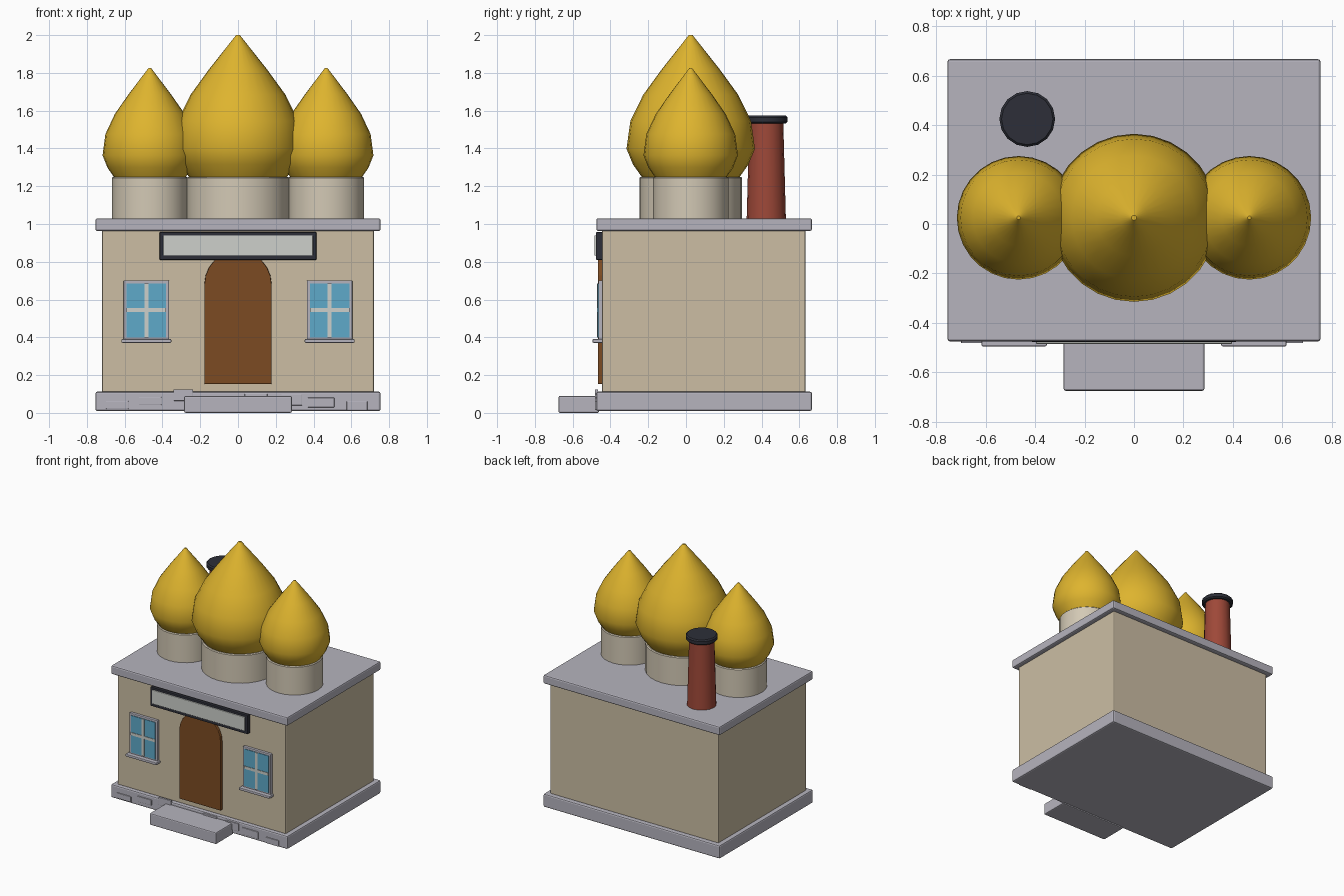
import bpy, bmesh, math

if "Cube" in bpy.data.objects:
    bpy.data.objects.remove(bpy.data.objects["Cube"])


def srgb(r, g, b):
    def lin(c):
        c /= 255
        return c / 12.92 if c <= 0.04045 else ((c + 0.055) / 1.055) ** 2.4
    return (lin(r), lin(g), lin(b), 1)


def material(name, *rgb):
    m = bpy.data.materials.new(name)
    m.diffuse_color = srgb(*rgb)
    m.use_nodes = True
    m.node_tree.nodes["Principled BSDF"].inputs["Base Color"].default_value = m.diffuse_color
    return m


STONE = material("grey stone", 182, 180, 190)
WALL = material("sand wall", 204, 190, 164)
CREAM = material("cream drum", 211, 201, 181)
GOLD = material("gold", 222, 180, 46)
WOOD = material("brown wood", 124, 75, 34)
DARK = material("dark metal", 45, 47, 56)
PALE = material("pale panel", 205, 208, 203)
GLASS = material("blue glass", 95, 170, 202)
BRICK = material("red brick", 158, 72, 56)


def finish(name, bm, mat, angle=None):
    bmesh.ops.recalc_face_normals(bm, faces=bm.faces)
    me = bpy.data.meshes.new(name)
    bm.to_mesh(me)
    bm.free()
    me.materials.append(mat)
    ob = bpy.data.objects.new(name, me)
    bpy.context.collection.objects.link(ob)
    if angle:
        bpy.context.view_layer.objects.active = ob
        ob.select_set(True)
        bpy.ops.object.shade_smooth_by_angle(angle=math.radians(angle))
        ob.select_set(False)
    return ob


def bevel(ob, width):
    mod = ob.modifiers.new("bevel", "BEVEL")
    mod.width, mod.segments, mod.limit_method = width, 2, "ANGLE"


def box(name, x, y, z, mat, bev=0.0):
    """Box given by (min, max) ranges."""
    bm = bmesh.new()
    bmesh.ops.create_cube(bm, size=1)
    for v in bm.verts:
        v.co = [r[0] if c < 0 else r[1] for c, r in zip(v.co, (x, y, z))]
    ob = finish(name, bm, mat)
    if bev:
        bevel(ob, bev)
    return ob


def lathe(name, x, y, profile, sides, mat, angle=40):
    """Closed solid of revolution from (radius, z) points."""
    bm = bmesh.new()
    rings = [[bm.verts.new((x + r * math.cos(2 * math.pi * i / sides),
                            y + r * math.sin(2 * math.pi * i / sides), z))
              for i in range(sides)] for r, z in profile]
    for a, b in zip(rings, rings[1:]):
        for i in range(sides):
            j = (i + 1) % sides
            bm.faces.new((a[i], a[j], b[j], b[i]))
    bm.faces.new(rings[0])
    bm.faces.new(rings[-1])
    return finish(name, bm, mat, angle)


# Building shell
box("foundation", (-0.755, 0.755), (-0.475, 0.667), (0.01, 0.112), STONE, 0.01)
box("front_step", (-0.285, 0.285), (-0.675, -0.46), (0.0, 0.09), STONE, 0.008)
box("walls", (-0.72, 0.72), (-0.445, 0.632), (0.105, 0.97), WALL, 0.008)
box("roof_slab", (-0.755, 0.755), (-0.475, 0.667), (0.963, 1.03), STONE, 0.01)

# Loose stones set in the foundation front: centre x, centre z, width, height
for i, (x, z, w, h) in enumerate([
        (-0.64, 0.042, 0.12, 0.042), (-0.465, 0.063, 0.12, 0.042),
        (-0.29, 0.094, 0.105, 0.06), (0.095, 0.08, 0.12, 0.045),
        (0.285, 0.07, 0.11, 0.06), (0.44, 0.055, 0.14, 0.052),
        (0.63, 0.038, 0.11, 0.046)]):
    box(f"foundation_stone_{i}", (x - w / 2, x + w / 2), (-0.482, -0.465),
        (z - h / 2, z + h / 2), STONE, 0.003)

# Arched door
bm = bmesh.new()
outline = [(-0.178, 0.152), (0.178, 0.152)]
outline += [(0.178 * math.cos(math.pi * i / 12), 0.68 + 0.178 * math.sin(math.pi * i / 12))
            for i in range(13)]
face = bm.faces.new([bm.verts.new((x, -0.467, z)) for x, z in outline])
ext = bmesh.ops.extrude_face_region(bm, geom=[face])
for v in ext["geom"]:
    if isinstance(v, bmesh.types.BMVert):
        v.co.y = -0.435
bevel(finish("door", bm, WOOD), 0.005)

# Sign board
box("sign_frame", (-0.415, 0.415), (-0.477, -0.44), (0.81, 0.957), DARK, 0.004)
box("sign_panel", (-0.396, 0.396), (-0.485, -0.47), (0.833, 0.94), PALE, 0.003)

# Windows
for side, c in (("left", -0.485), ("right", 0.485)):
    box(side + "_window_frame", (c - 0.12, c + 0.12), (-0.464, -0.44), (0.385, 0.702), STONE, 0.005)
    box(side + "_window_glass", (c - 0.104, c + 0.104), (-0.468, -0.46), (0.4, 0.686), GLASS)
    box(side + "_window_mullion", (c - 0.011, c + 0.011), (-0.472, -0.464), (0.4, 0.686), PALE)
    box(side + "_window_bar", (c - 0.104, c + 0.104), (-0.472, -0.464), (0.535, 0.556), PALE)
    box(side + "_window_sill", (c - 0.132, c + 0.132), (-0.495, -0.44), (0.371, 0.391), STONE, 0.005)

# Onion domes on drums: x, drum radius, dome radius, dome height
DOME = [(0.76, 0.0), (0.9, 0.09), (1.0, 0.2), (0.94, 0.395), (0.74, 0.58),
        (0.45, 0.76), (0.17, 0.92), (0.03, 1.0)]
for name, x, rd, r, h in (("middle", 0, 0.272, 0.34, 0.752),
                          ("left", -0.467, 0.2, 0.25, 0.577),
                          ("right", 0.467, 0.2, 0.25, 0.577)):
    lathe(name + "_drum", x, 0.025,
          [(rd, 1.02), (rd, 1.244), (rd - 0.006, 1.25)], 28, CREAM)
    lathe(name + "_dome", x, 0.025,
          [(r * a, 1.248 + h * b) for a, b in DOME], 28, GOLD, 50)

# Chimney
lathe("chimney", -0.432, 0.425, [(0.104, 1.02), (0.09, 1.54)], 16, BRICK)
lathe("chimney_cap", -0.432, 0.425,
      [(0.104, 1.533), (0.113, 1.541), (0.113, 1.565), (0.104, 1.574)], 16, DARK)
